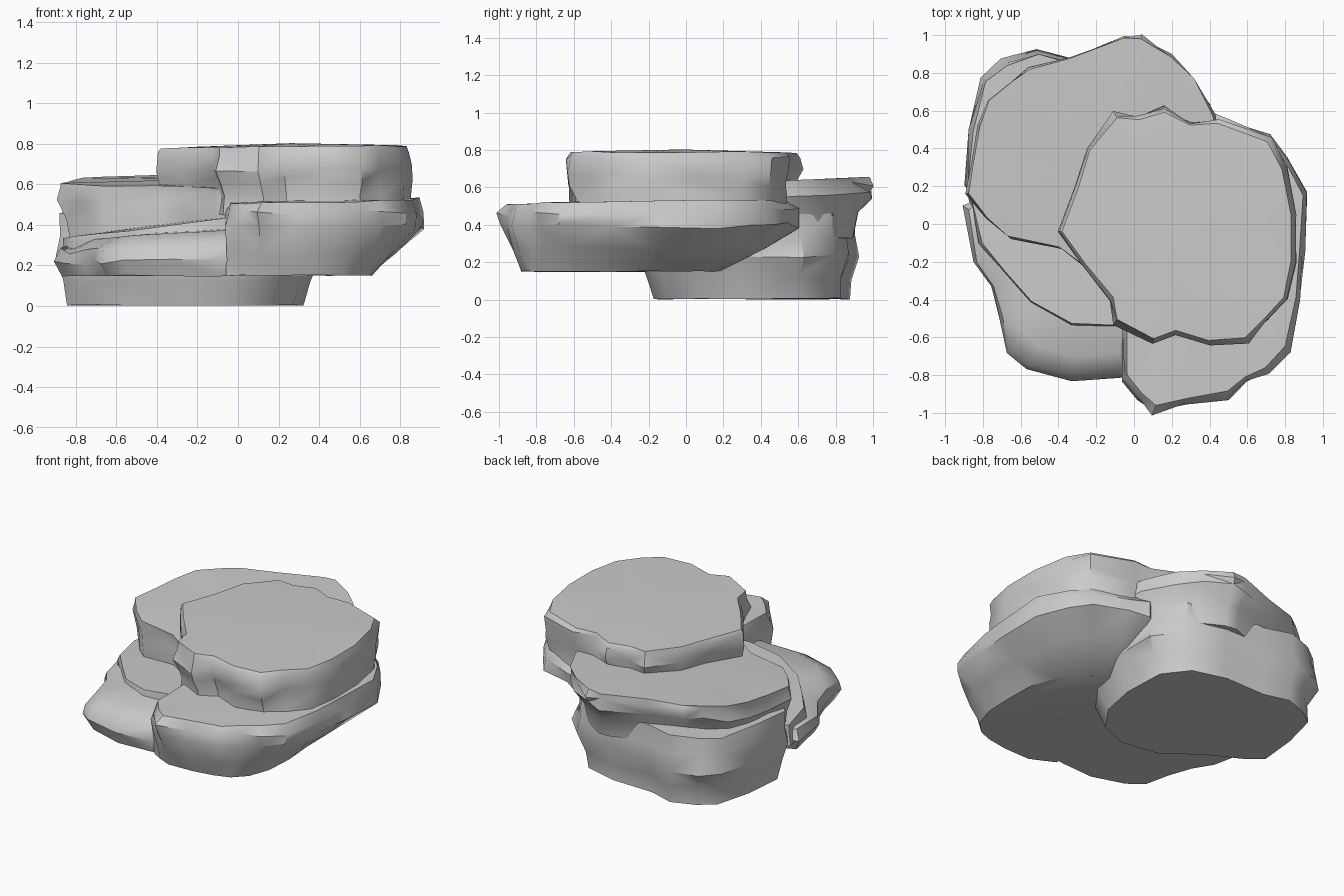
import bpy, bmesh, random
from math import radians

if "Cube" in bpy.data.objects:
    bpy.data.objects.remove(bpy.data.objects["Cube"])

random.seed(4)


def slab(name, outline, rings, tilt=(0, 0), crown=0.01, rough=0.035, base=None):
    """Stack scaled copies of an outline. Each ring is (z, scale, shift_x, shift_y).
    With a base outline, the rings below the third one blend towards it."""
    xs, ys = [p[0] for p in outline], [p[1] for p in outline]
    cx, cy = (min(xs) + max(xs)) / 2, (min(ys) + max(ys)) / 2
    z0, z1 = rings[0][0], rings[-1][0]
    bm = bmesh.new()
    loops = []
    for i, (z, s, dx, dy) in enumerate(rings):
        inner = 0 < i < len(rings) - 1
        k = (z - z0) / (z1 - z0)          # tilt grows towards the top
        blend = (1, 0.42)[i] if base and i < 2 else 0
        loop = []
        for n, (x, y) in enumerate(outline):
            if blend:
                x += (base[n][0] - x) * blend
                y += (base[n][1] - y) * blend
            r = s * (1 + (random.uniform(-rough, 0.012) if inner else 0))
            dz = random.uniform(-0.018, 0.018) if inner else random.uniform(-0.004, 0.004)
            dz += k * (tilt[0] * (x - cx) + tilt[1] * (y - cy))
            loop.append(bm.verts.new((cx + (x - cx) * r + dx,
                                      cy + (y - cy) * r + dy, max(0, z + dz))))
        loops.append(loop)
    n = len(outline)
    for a, b in zip(loops, loops[1:]):
        for i in range(n):
            j = (i + 1) % n
            bm.faces.new((a[i], a[j], b[j], b[i]))
    bm.faces.new(loops[0])
    top = bm.faces.new(loops[-1])
    centre = bmesh.ops.poke(bm, faces=[top])["verts"][0]
    centre.co.z += crown
    bmesh.ops.triangulate(bm, faces=[f for f in bm.faces if len(f.verts) == 4])
    bmesh.ops.recalc_face_normals(bm, faces=bm.faces)
    mesh = bpy.data.meshes.new(name)
    bm.to_mesh(mesh)
    bm.free()
    ob = bpy.data.objects.new(name, mesh)
    bpy.context.collection.objects.link(ob)
    bpy.ops.object.select_all(action='DESELECT')
    ob.select_set(True)
    bpy.context.view_layer.objects.active = ob
    bpy.ops.object.shade_smooth_by_angle(angle=radians(38))
    return ob


# Foot of the rock, under the back left half
slab("foot_slab",
     [(-.92, .2), (-.89, .5), (-.82, .78), (-.7, .87), (-.52, .935), (-.33, .88),
      (0, .88), (.26, .81), (.4, .63), (.42, .3), (.36, .02), (.22, -.18), (0, -.27),
      (-.3, -.22), (-.55, -.03), (-.82, .1)],
     [(.005, .87, -.01, .02), (.12, .91, 0, 0), (.24, 1, 0, 0), (.35, .97, 0, 0), (.46, .94, 0, 0)])

# Low sloping shelf at the front left
slab("front_left_shelf",
     [(-.91, .1), (-.85, -.2), (-.77, -.33), (-.71, -.5), (-.67, -.68), (-.57, -.77),
      (-.33, -.835), (-.08, -.82), (.1, -.8), (.3, -.4), (.2, .1), (-.3, .2), (-.7, .2)],
     [(.15, .93, 0, 0), (.22, 1, 0, 0), (.29, .97, 0, 0), (.36, .74, 0, 0)], (.05, 0))

# Step above the shelf
slab("front_left_step",
     [(-.88, .15), (-.82, -.1), (-.7, -.25), (-.55, -.42), (-.33, -.54), (-.1, -.55),
      (.1, -.5), (.3, 0), (0, .4), (-.6, .4)],
     [(.2, 1, 0, 0), (.35, 1, 0, 0), (.405, .97, 0, 0)], (.12, 0))

# Big overhanging slab at the front right, undercut on the right and back
slab("front_right_slab",
     [(-.06, -.83), (.02, -.93), (.1, -1), (.28, -.96), (.5, -.92), (.6, -.84), (.71, -.79),
      (.82, -.67), (.88, -.4), (.9, -.15), (.92, .17), (.82, .36), (.72, .47), (.5, .55),
      (.38, .6), (0, .4), (-.08, 0), (-.06, -.5)],
     [(.15, 1, 0, 0), (.27, .99, 0, 0), (.39, 1.01, 0, 0), (.465, 1.01, 0, 0),
      (.52, .95, 0, 0)], (.015, .01),
     base=[(-.06, -.8), (.02, -.85), (.1, -.88), (.28, -.88), (.42, -.86), (.52, -.82), (.6, -.74),
           (.65, -.6), (.66, -.4), (.65, -.2), (.6, -.03), (.53, .08), (.45, .14), (.36, .18),
           (.25, .2), (0, .2), (-.08, 0), (-.06, -.5)])

# Slab at the back left, tilted up towards the back, running under the top slab
slab("back_left_slab",
     [(-.89, .16), (-.86, .35), (-.83, .52), (-.78, .66), (-.66, .76), (-.56, .83), (-.34, .89),
      (-.05, 1), (.04, .995), (.2, .9), (.33, .78), (.43, .58), (.5, .2), (.3, -.4),
      (0, -.46), (-.12, -.4), (-.25, -.24), (-.4, -.13), (-.68, -.07), (-.79, .03)],
     [(.33, .91, 0, -.04), (.44, .93, 0, -.03), (.53, 1, 0, 0), (.585, 1, 0, 0),
      (.615, .98, 0, 0)], (.01, .05))

# Top slab with a notch at the front left
slab("top_slab",
     [(-.4, -.04), (-.31, .2), (-.25, .4), (-.1, .58), (.02, .57), (.16, .61), (.3, .54),
      (.45, .55), (.72, .45), (.8, .3), (.85, .05), (.85, -.2), (.81, -.4), (.7, -.52),
      (.6, -.62), (.4, -.635), (.22, -.58), (.1, -.625), (-.1, -.52), (-.12, -.4), (-.27, -.22)],
     [(.45, .98, .02, 0), (.54, .98, .02, 0), (.62, 1, .01, 0), (.68, 1.02, 0, 0), (.755, 1.01, 0, 0),
      (.785, .97, 0, 0)], (.01, 0), crown=.018)
